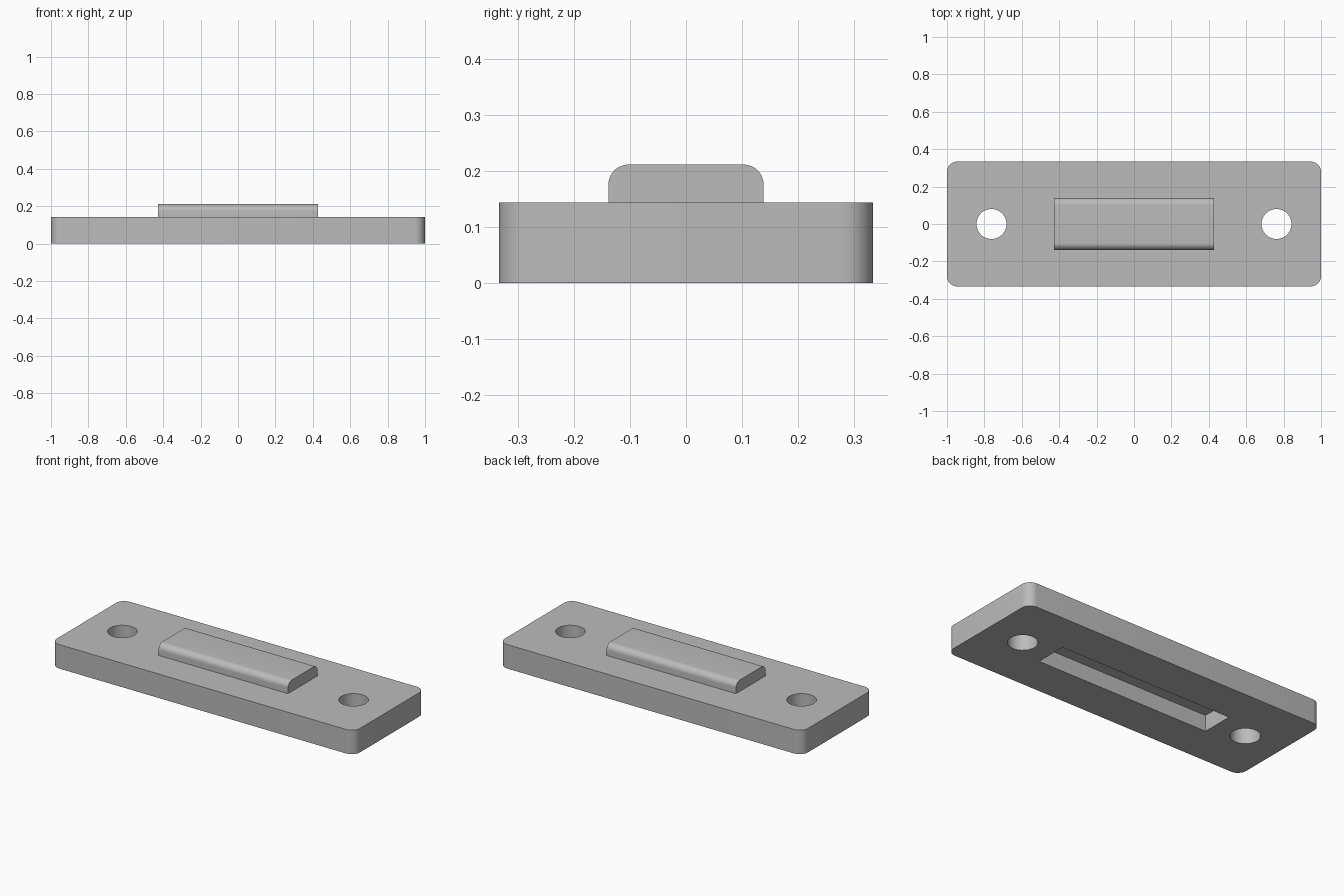
import bpy
import bmesh
import math

cube = bpy.data.objects.get("Cube")
if cube:
    bpy.data.objects.remove(cube, do_unlink=True)

# Single grey material
grey = bpy.data.materials.new("plain_grey")
grey.use_nodes = True
GREY = (0.5, 0.5, 0.5, 1)
grey.diffuse_color = GREY
grey.node_tree.nodes["Principled BSDF"].inputs["Base Color"].default_value = GREY


def add_object(name, bm):
    mesh = bpy.data.meshes.new(name)
    bm.to_mesh(mesh)
    bm.free()
    mesh.materials.append(grey)
    obj = bpy.data.objects.new(name, mesh)
    bpy.context.collection.objects.link(obj)
    return obj


def block(name, size_x, size_y, z0, z1, radius=0, pick=None):
    """Box between two heights, with the picked edges rounded."""
    bm = bmesh.new()
    bmesh.ops.create_cube(bm, size=1)
    for v in bm.verts:
        v.co.x *= size_x
        v.co.y *= size_y
        v.co.z = z1 if v.co.z > 0 else z0
    if pick:
        edges = [e for e in bm.edges if pick(*(v.co for v in e.verts))]
        bmesh.ops.bevel(bm, geom=edges, offset=radius, segments=10,
                        profile=0.5, affect='EDGES')
    return add_object(name, bm)


def cylinder(name, x, radius, z0, z1):
    bm = bmesh.new()
    bmesh.ops.create_cone(bm, cap_ends=True, segments=64, radius1=radius,
                          radius2=radius, depth=z1 - z0)
    bmesh.ops.translate(bm, verts=bm.verts, vec=(x, 0, (z0 + z1) / 2))
    return add_object(name, bm)


def cut(target, cutter):
    mod = target.modifiers.new("cut", 'BOOLEAN')
    mod.operation = 'DIFFERENCE'
    mod.solver = 'EXACT'
    mod.object = cutter
    bpy.context.view_layer.objects.active = target
    bpy.ops.object.modifier_apply(modifier=mod.name)
    bpy.data.objects.remove(cutter, do_unlink=True)


THICK, TOP = 0.143, 0.211

# Base plate with rounded vertical corners
plate = block("base_plate", 2, 0.667, 0, THICK, 0.055,
              lambda a, b: abs(a.z - b.z) > 0.01)

# Screw holes and the blind slot underneath
for side in (-1, 1):
    cut(plate, cylinder("hole_cutter", side * 0.762, 0.08, -0.1, 0.3))
cut(plate, block("slot_cutter", 1.138, 0.19, -0.1, 0.095))

# Raised ridge, its long top edges rounded
ridge = block("raised_ridge", 0.854, 0.277, THICK - 0.02, TOP, 0.036,
              lambda a, b: abs(a.x - b.x) > 0.01 and a.z > THICK)

# Smooth curved faces, sharp edges
for obj in (plate, ridge):
    bpy.ops.object.select_all(action='DESELECT')
    obj.select_set(True)
    bpy.context.view_layer.objects.active = obj
    bpy.ops.object.shade_smooth_by_angle(angle=math.radians(30))
